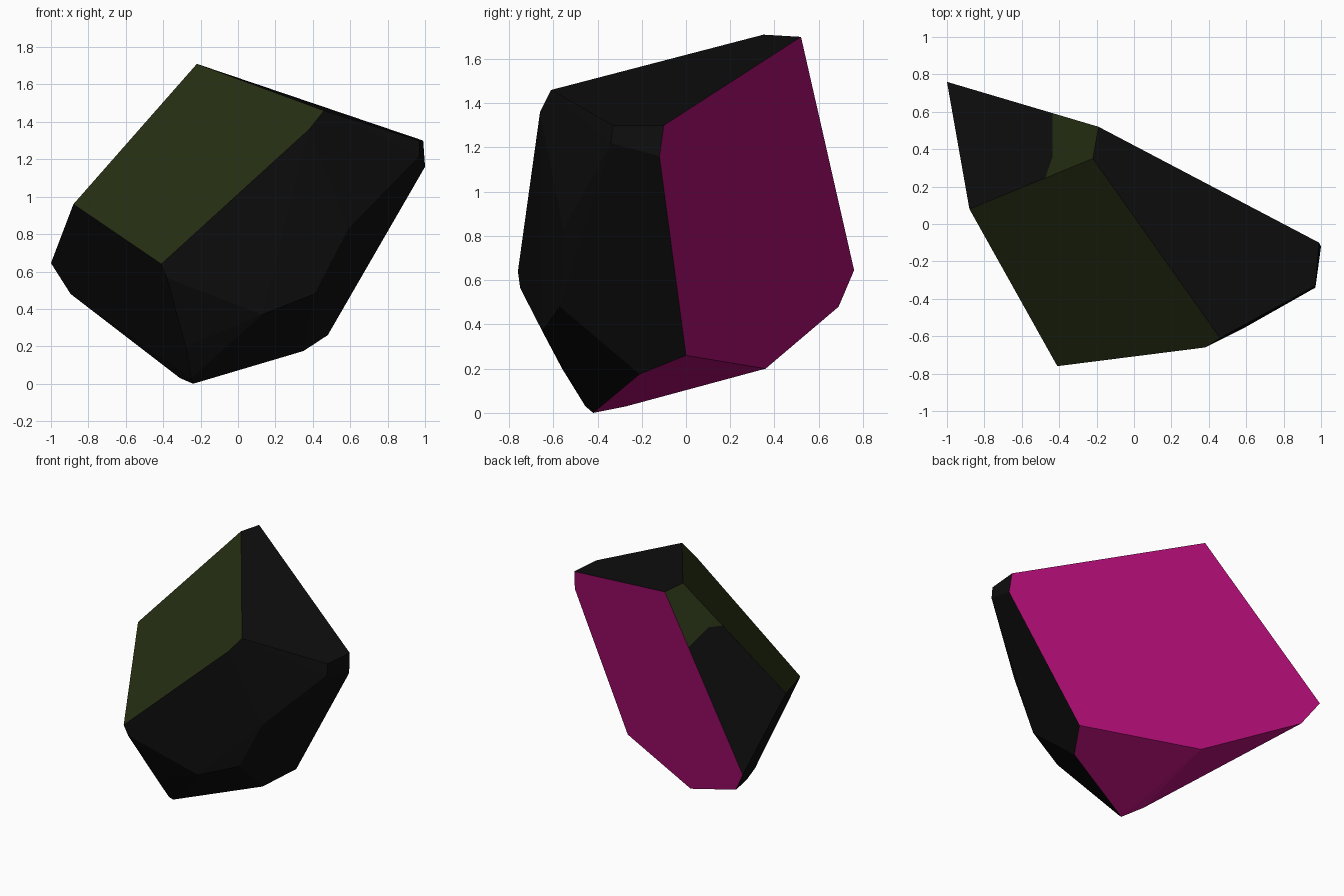
import bpy, bmesh, math
from mathutils import Vector

cube = bpy.data.objects.get("Cube")
if cube:
    bpy.data.objects.remove(cube, do_unlink=True)


def make_material(name, colour):
    mat = bpy.data.materials.new(name)
    mat.use_nodes = True
    mat.diffuse_color = (*colour, 1)
    bsdf = mat.node_tree.nodes["Principled BSDF"]
    bsdf.inputs["Base Color"].default_value = (*colour, 1)
    return mat


materials = [
    make_material("near black", (0.0044, 0.0044, 0.0044)),
    make_material("dark olive", (0.0194, 0.0284, 0.0065)),
    make_material("deep magenta", (0.413, 0.0044, 0.171)),
]
BLACK, OLIVE, MAGENTA = range(3)

# Corners of the faceted stone, grouped by region
top_ridge = [(-.22, .35, 1.71), (-.19, .52, 1.70)]
front_slope = [(.46, -.61, 1.46), (.38, -.66, 1.36), (-.41, -.76, .64), (-.88, .08, .96)]
left_tip = [(.99, -.10, 1.30), (1.0, -.12, 1.16), (.97, -.33, 1.30), (.97, -.34, 1.22)]
back_rim = [(-1.0, .76, .645), (-.895, .69, .48), (-.29, .36, .20), (.48, 0, .26)]
lower_front = [(-.38, -.75, .565), (.13, -.65, .37), (.41, -.57, .48),
               (.59, -.555, .83), (-.28, -.56, .20)]
base = [(-.24, -.42, 0), (-.25, -.455, .03), (-.31, -.27, .03), (.35, -.21, .175)]

# Wrap the corners in a hull and merge the nearly flat facets
bm = bmesh.new()
for corner in top_ridge + front_slope + left_tip + back_rim + lower_front + base:
    bm.verts.new(corner)
hull = bmesh.ops.convex_hull(bm, input=list(bm.verts))
loose = [v for v in bm.verts if not v.link_faces]
bmesh.ops.delete(bm, geom=loose, context='VERTS')
bmesh.ops.dissolve_limit(bm, angle_limit=math.radians(2.5),
                         verts=list(bm.verts), edges=list(bm.edges))
bmesh.ops.recalc_face_normals(bm, faces=list(bm.faces))


def is_rear_slope(face):
    n = face.normal
    return n.x < -.6 and n.y > 0 and n.z > .4


# Cut the border of the olive patch into the rear slope
borders = [(Vector((-.435, .36, 0)), Vector((1, 0, 0))),
           (Vector((-.435, .36, 0)), Vector((.115, -.04, 0)))]
for point, normal in borders:
    faces = [f for f in bm.faces if is_rear_slope(f)]
    edges = {e for f in faces for e in f.edges}
    verts = {v for f in faces for v in f.verts}
    bmesh.ops.bisect_plane(bm, geom=faces + list(edges) + list(verts),
                           plane_co=point, plane_no=normal, dist=.0001)
bm.normal_update()

# Colour the facets by direction
for face in bm.faces:
    n, centre = face.normal, face.calc_center_median()
    face.smooth = False
    face.material_index = BLACK
    if n.y > .7 or n.z < -.85:
        face.material_index = MAGENTA
    elif is_rear_slope(face):
        if any((centre - point).dot(normal) > 0 for point, normal in borders):
            face.material_index = OLIVE
    elif n.x < -.4 and n.y < -.4 and n.z > .5:
        face.material_index = OLIVE

mesh = bpy.data.meshes.new("faceted_stone")
bm.to_mesh(mesh)
bm.free()
for mat in materials:
    mesh.materials.append(mat)
stone = bpy.data.objects.new("faceted_stone", mesh)
bpy.context.collection.objects.link(stone)
